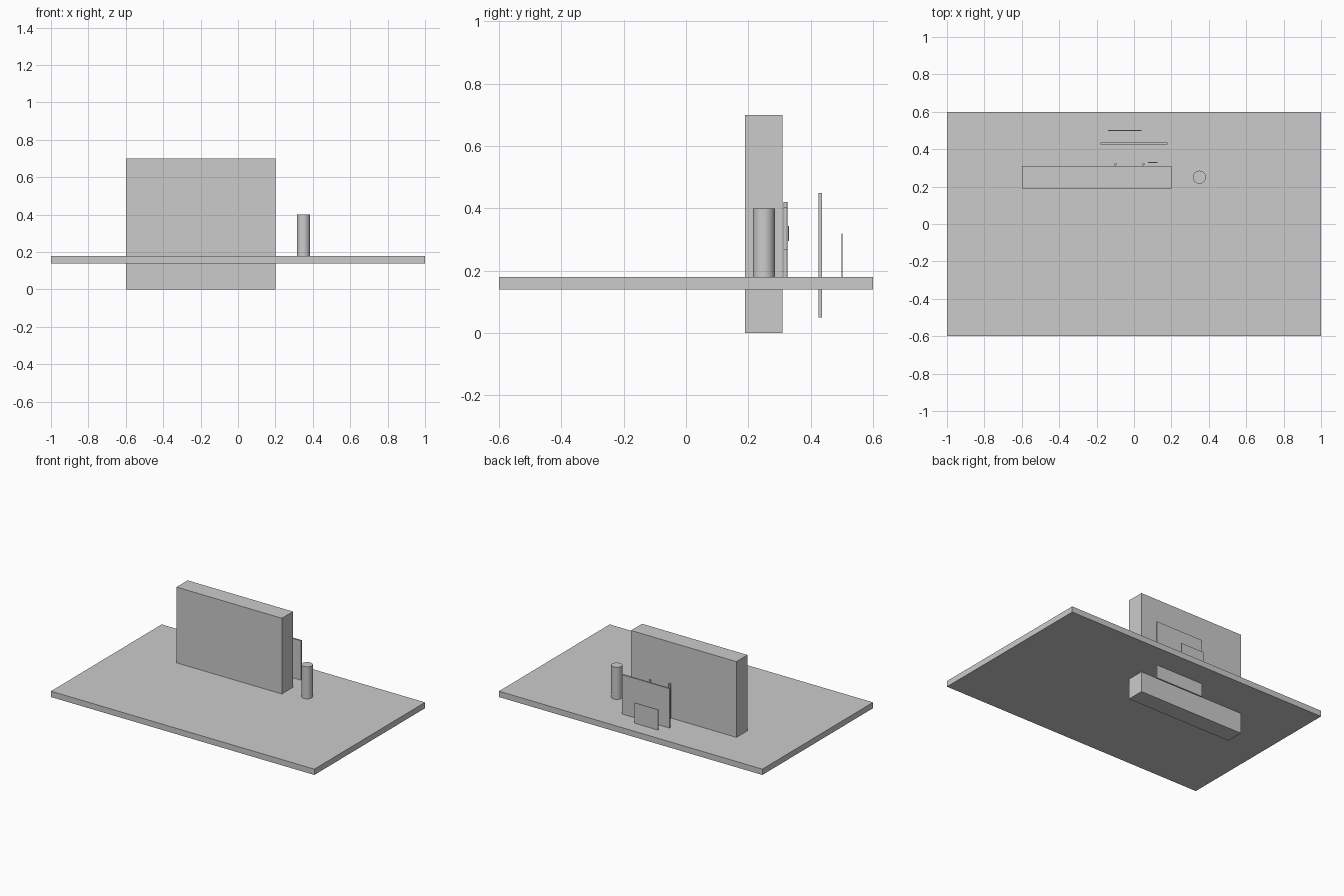
import bpy

if "Cube" in bpy.data.objects:
    bpy.data.objects.remove(bpy.data.objects["Cube"])


def box(name, x0, x1, y0, y1, z0, z1):
    bpy.ops.mesh.primitive_cube_add(
        size=1, location=((x0 + x1) / 2, (y0 + y1) / 2, (z0 + z1) / 2))
    ob = bpy.context.object
    ob.name = name
    ob.scale = (x1 - x0, y1 - y0, z1 - z0)
    bpy.ops.object.transform_apply(location=False, rotation=False, scale=True)
    return ob


def rod(name, x, y, r, z0, z1, sides):
    bpy.ops.mesh.primitive_cylinder_add(
        vertices=sides, radius=r, depth=z1 - z0, location=(x, y, (z0 + z1) / 2))
    ob = bpy.context.object
    ob.name = name
    bpy.ops.object.shade_smooth_by_angle()
    return ob


# Flat board and the upright block passing through it
box("board", -1, 1, -0.6, 0.6, 0.14, 0.18)
box("upright_block", -0.6, 0.2, 0.19, 0.31, 0, 0.7)

# Cylinder standing beside the block
rod("cylinder_post", 0.35, 0.25, 0.035, 0.18, 0.40, 32)

# Thin panels behind the block
box("back_panel", -0.18, 0.18, 0.425, 0.436, 0.05, 0.45)
box("small_plate", -0.14, 0.04, 0.4985, 0.5015, 0.18, 0.32)
box("tag", 0.075, 0.125, 0.327, 0.331, 0.296, 0.344)

# Slim pins on the back of the block
rod("long_pin", -0.10, 0.319, 0.0065, 0.18, 0.42, 16)
rod("short_pin", 0.05, 0.319, 0.0065, 0.267, 0.404, 16)
